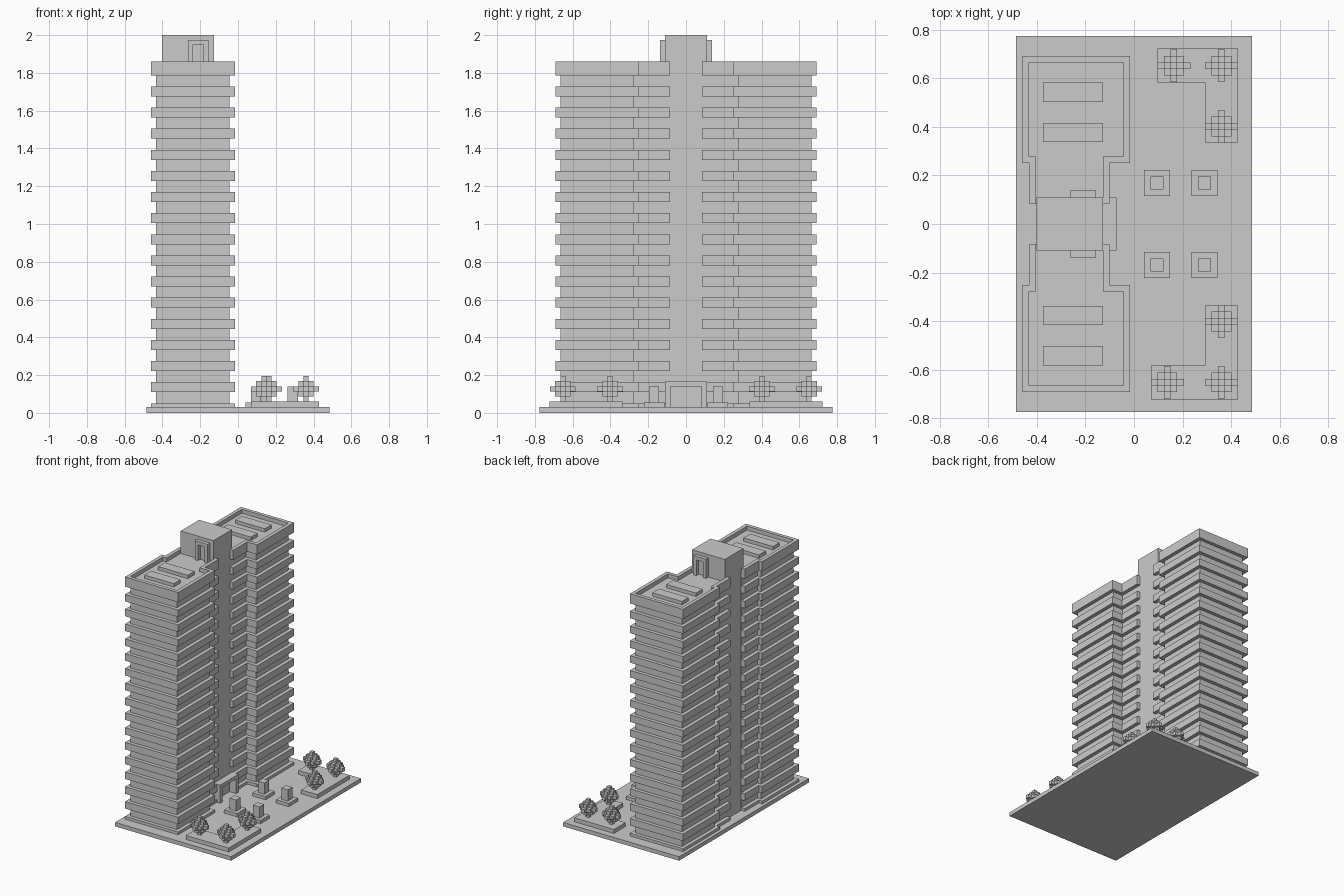
import bpy, bmesh
from mathutils import Vector

if "Cube" in bpy.data.objects:
    bpy.data.objects.remove(bpy.data.objects["Cube"])


def finish(bm, name, mirror=False):
    bmesh.ops.recalc_face_normals(bm, faces=bm.faces)
    mesh = bpy.data.meshes.new(name)
    bm.to_mesh(mesh)
    bm.free()
    ob = bpy.data.objects.new(name, mesh)
    bpy.context.collection.objects.link(ob)
    if mirror:
        mod = ob.modifiers.new("mirror_y", 'MIRROR')
        mod.use_axis = (False, True, False)
        mod.use_mirror_merge = False
    return ob


def extrude(bm, pts, offset):
    """Closed solid from a flat 3D outline pushed along offset."""
    face = bm.faces.new([bm.verts.new(p) for p in pts])
    geo = bmesh.ops.extrude_face_region(bm, geom=[face], use_keep_orig=True)
    new = [v for v in geo['geom'] if isinstance(v, bmesh.types.BMVert)]
    bmesh.ops.translate(bm, verts=new, vec=Vector(offset))


def slab(bm, outline, z0, z1):
    extrude(bm, [(x, y, z0) for x, y in outline], (0, 0, z1 - z0))


def rect(x0, x1, y0, y1):
    return [(x0, y0), (x1, y0), (x1, y1), (x0, y1)]


def block(name, outline, z0, z1, mirror=False):
    bm = bmesh.new()
    slab(bm, outline, z0, z1)
    return finish(bm, name, mirror)


GROUND, DECK, TOP = 0.03, 1.83, 1.86
# wing outlines, open towards the central core
outer = [(-0.432, 0.085), (-0.432, 0.252), (-0.46, 0.252), (-0.46, 0.692),
         (-0.016, 0.692), (-0.016, 0.252), (-0.10, 0.252), (-0.10, 0.085)]
inner = [(-0.403, 0.085), (-0.403, 0.278), (-0.433, 0.278), (-0.433, 0.665),
         (-0.044, 0.665), (-0.044, 0.278), (-0.128, 0.278), (-0.128, 0.085)]

# ground plate, core shaft and wing walls
block("ground_plate", rect(-0.485, 0.485, -0.775, 0.775), 0, GROUND)
block("core_shaft", rect(-0.402, -0.128, -0.085, 0.085), GROUND, TOP)
block("core_head", rect(-0.402, -0.128, -0.11, 0.11), DECK - 0.02, 2.0)
block("wing_walls", inner, GROUND, DECK, True)

# balcony bands on every floor
bm = bmesh.new()
for i in range(16):
    top = 1.728 - i * 0.1118
    slab(bm, outer, max(top - 0.053, GROUND), top)
finish(bm, "balcony_bands", True)

# roof parapet and roof boxes
block("roof_parapet", outer + inner[::-1], 1.787, TOP, True)
bm = bmesh.new()
for y in (0.337, 0.503):
    slab(bm, rect(-0.375, -0.128, y, y + 0.08), DECK, DECK + 0.026)
finish(bm, "roof_boxes", True)


def arch(w, t, h):
    """Portal profile (across, up): width w, frame thickness t, height h."""
    a, b = w / 2, w / 2 - t
    return [(-a, 0), (-a, h), (a, h), (a, 0), (b, 0), (b, h - t), (-b, h - t), (-b, 0)]


# entrance portal
bm = bmesh.new()
extrude(bm, [(-0.128, u, GROUND + v) for u, v in arch(0.22, 0.027, 0.137)], (0.055, 0, 0))
finish(bm, "entrance_portal")

# roof access door frames
bm = bmesh.new()
extrude(bm, [(-0.211 + u, 0.11, DECK + v) for u, v in arch(0.107, 0.026, 0.145)], (0, 0.028, 0))
finish(bm, "roof_door_frames", True)

# plaza pedestals
bm = bmesh.new()
for x in (0.095, 0.29):
    y = 0.169
    slab(bm, rect(x - 0.054, x + 0.054, y - 0.054, y + 0.054), GROUND, 0.055)
    slab(bm, rect(x - 0.027, x + 0.027, y - 0.027, y + 0.027), 0.055, 0.14)
finish(bm, "plaza_pedestals", True)

# stepped block trees: outer skin of an octahedron of small cubes
CELL = 0.0272
R = range(-2, 3)
cells = {(i, j, k) for i in R for j in R for k in R if abs(i) + abs(j) + abs(k) <= 2}


def tree(name, cx, cy):
    bm = bmesh.new()
    for c in cells:
        for axis in range(3):
            for s in (-1, 1):
                n = list(c)
                n[axis] += s
                if tuple(n) in cells:
                    continue
                quad = []
                for a, b in ((-1, -1), (1, -1), (1, 1), (-1, 1)):
                    p = Vector(c)
                    p[axis] += s / 2
                    p[(axis + 1) % 3] += s * a / 2
                    p[(axis + 2) % 3] += b / 2
                    quad.append(bm.verts.new(p * CELL + Vector((cx, cy, 0.127))))
                bm.faces.new(quad)
    mesh = bpy.data.meshes.new(name)
    bm.to_mesh(mesh)
    bm.free()
    bpy.context.collection.objects.link(bpy.data.objects.new(name, mesh))


# garden beds with trees, one at each end
for side, s, x0, tx in (("back", 1, 0.097, 0.164), ("front", -1, 0.07, 0.137)):
    bed = [(x0, 0.722), (0.428, 0.722), (0.428, 0.335), (0.292, 0.335),
           (0.292, 0.583), (x0, 0.583)]
    block(side + "_garden_bed", [(x, s * y) for x, y in bed], GROUND, 0.06)
    for i, (x, y) in enumerate(((tx, 0.652), (0.36, 0.652), (0.36, 0.402))):
        tree(f"{side}_tree_{i + 1}", x, s * y)
